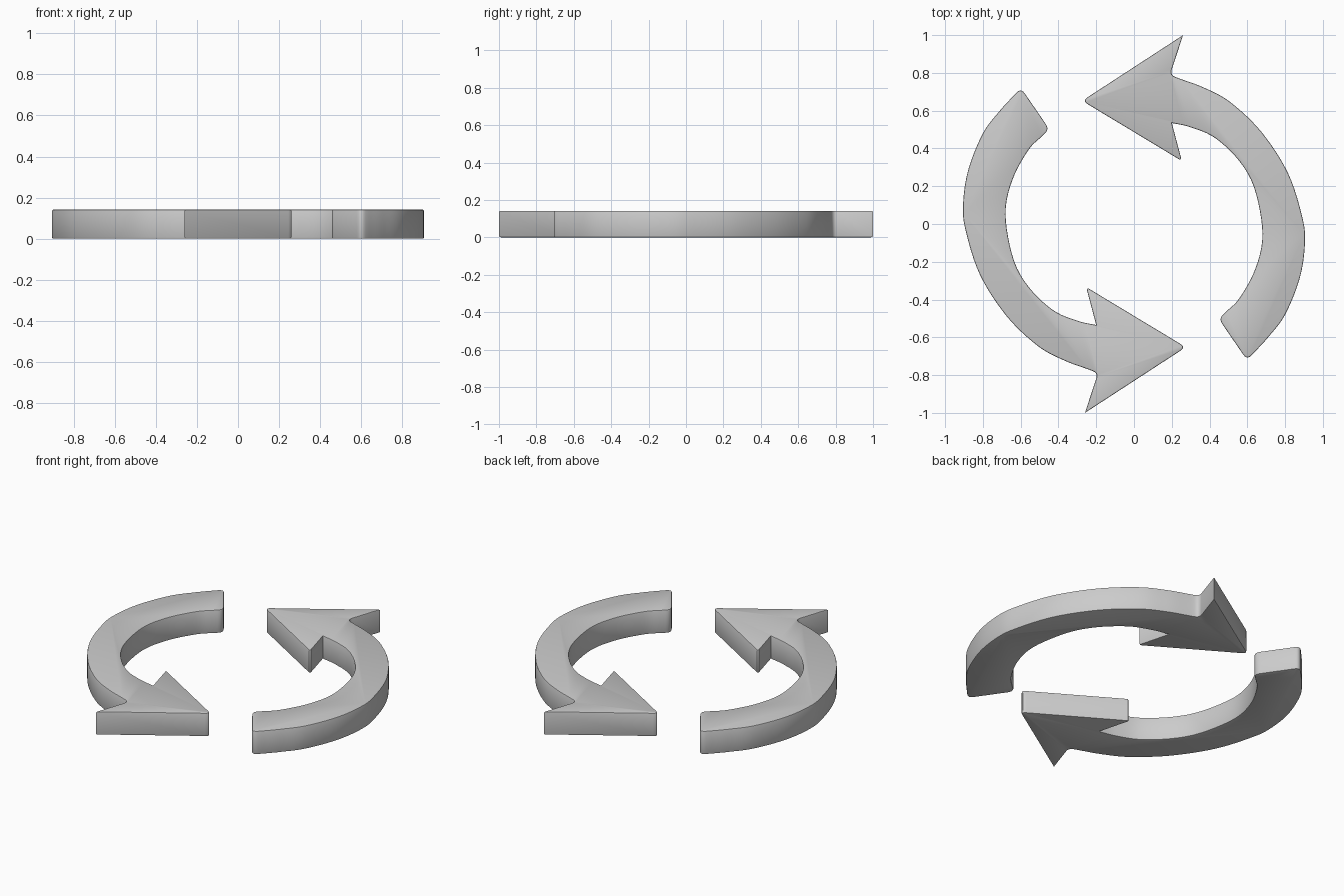
import bpy, bmesh, math
from mathutils import Vector

if "Cube" in bpy.data.objects:
    bpy.data.objects.remove(bpy.data.objects["Cube"])

THICK = 0.142


def smooth_path(pts, steps=6):
    """Catmull-Rom curve through the points."""
    p = [Vector(q) for q in pts]
    p = [2 * p[0] - p[1]] + p + [2 * p[-1] - p[-2]]
    out = []
    for i in range(1, len(p) - 2):
        a, b, c, d = p[i - 1:i + 3]
        for s in range(steps):
            t = s / steps
            out.append(0.5 * (2 * b + (c - a) * t + (2 * a - 5 * b + 4 * c - d) * t ** 2
                              + (3 * b - a - 3 * c + d) * t ** 3))
    return out + [p[-2]]


def rounded(prev, corner, nxt, size, steps=5):
    """Corner replaced by a small curve."""
    c = Vector(corner)
    a = c + (Vector(prev) - c).normalized() * size
    b = c + (Vector(nxt) - c).normalized() * size
    return [a * (1 - t) ** 2 + c * 2 * t * (1 - t) + b * t ** 2
            for t in (i / steps for i in range(steps + 1))]


# outer and inner edges of the curved shaft
outer = [(0.235, 0.772), (0.37, 0.722), (0.51, 0.645), (0.675, 0.487), (0.815, 0.27), (0.89, 0.04),
         (0.905, -0.10), (0.878, -0.285), (0.80, -0.48), (0.71, -0.60), (0.637, -0.68)]
inner = [(0.487, -0.465), (0.56, -0.39), (0.645, -0.23), (0.68, -0.05), (0.64, 0.18),
         (0.56, 0.33), (0.43, 0.455), (0.30, 0.512), (0.20, 0.535)]

# arrow outline: head, shaft, tail
wing_out, wing_in, tip = (0.26, 1.0), (0.253, 0.34), (-0.275, 0.652)
tail_out, tail_in = (0.598, -0.72), (0.447, -0.50)
outline = rounded(wing_in, tip, wing_out, 0.035)
outline += [Vector(wing_out)]
outline += rounded(wing_out, (0.19, 0.789), outer[0], 0.03)
outline += smooth_path(outer)
outline += rounded(outer[-1], tail_out, tail_in, 0.035)
outline += rounded(tail_out, tail_in, inner[0], 0.035)
outline += smooth_path(inner)
outline += [Vector((0.25, 0.347)), Vector((0.243, 0.340))]


def make_arrow(name, angle):
    bm = bmesh.new()
    ca, sa = math.cos(angle), math.sin(angle)
    verts = [bm.verts.new((p.x * ca - p.y * sa, p.x * sa + p.y * ca, 0)) for p in outline]
    face = bm.faces.new(verts)
    ext = bmesh.ops.extrude_face_region(bm, geom=[face])
    top = [g for g in ext["geom"] if isinstance(g, bmesh.types.BMVert)]
    bmesh.ops.translate(bm, verts=top, vec=(0, 0, THICK))
    bmesh.ops.recalc_face_normals(bm, faces=bm.faces)
    # softened rims on top and bottom
    rims = [e for e in bm.edges if abs(e.verts[0].co.z - e.verts[1].co.z) < 1e-5]
    bmesh.ops.bevel(bm, geom=rims, offset=0.006, segments=2, profile=0.5, affect='EDGES')
    mesh = bpy.data.meshes.new(name)
    bm.to_mesh(mesh)
    bm.free()
    obj = bpy.data.objects.new(name, mesh)
    bpy.context.collection.objects.link(obj)
    bpy.ops.object.select_all(action='DESELECT')
    obj.select_set(True)
    bpy.context.view_layer.objects.active = obj
    bpy.ops.object.shade_smooth_by_angle(angle=math.radians(30))


# two arrows chasing each other
make_arrow("right_arrow", 0)
make_arrow("left_arrow", math.pi)
